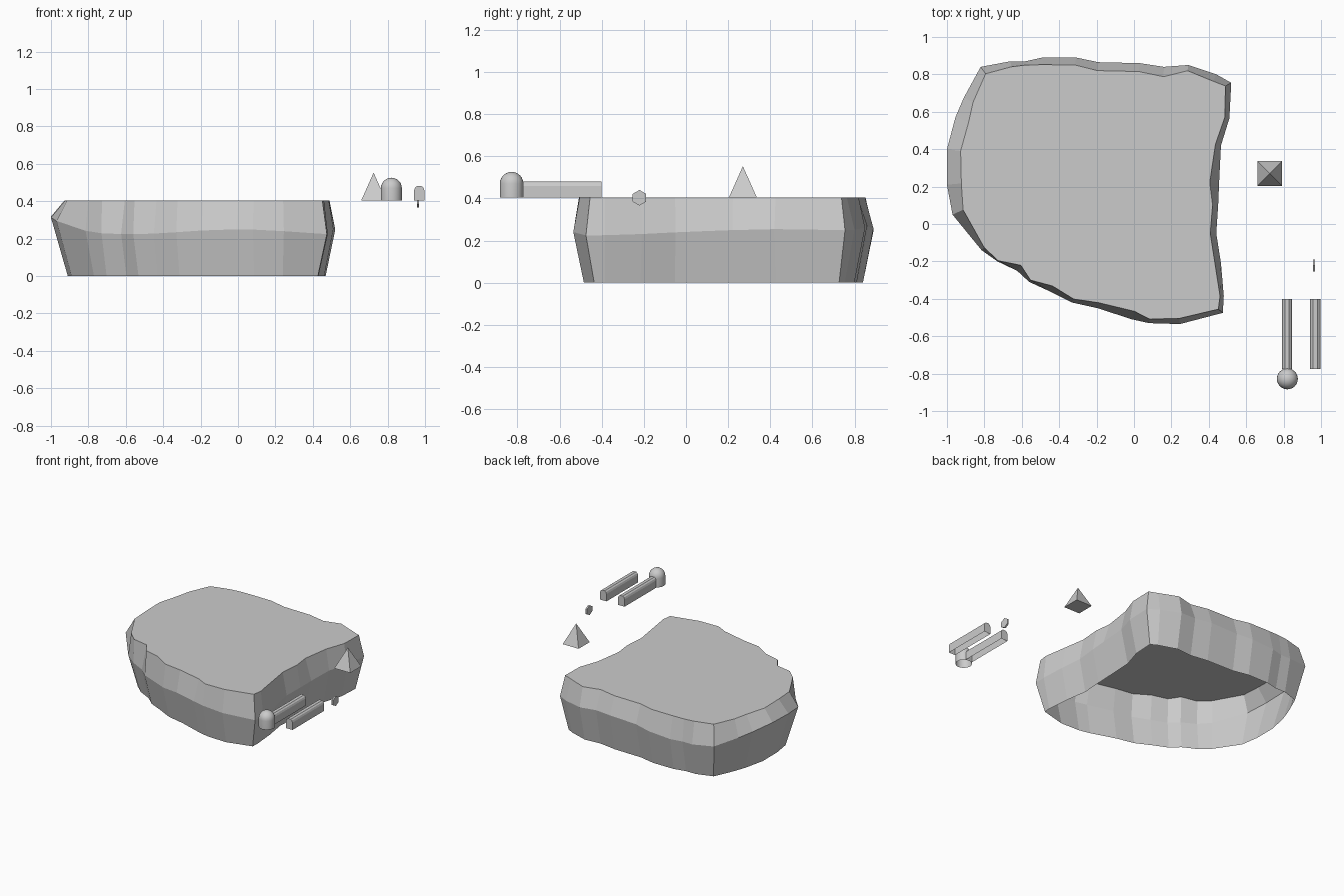
import bpy, bmesh
from math import sin, cos, pi
from mathutils import Vector

if "Cube" in bpy.data.objects:
    bpy.data.objects.remove(bpy.data.objects["Cube"])

GROUND = 0.405


def make_object(name, bm):
    bmesh.ops.recalc_face_normals(bm, faces=bm.faces)
    mesh = bpy.data.meshes.new(name)
    bm.to_mesh(mesh)
    bm.free()
    ob = bpy.data.objects.new(name, mesh)
    bpy.context.collection.objects.link(ob)
    return ob


def bridge(bm, a, b):
    n = len(a)
    for i in range(n):
        j = (i + 1) % n
        bm.faces.new((a[i], a[j], b[j], b[i]))


# Rock: widest outline, clockwise from the back left corner: x, y, inset of the top edge
outline = [
    (-.82, .84, .041), (-.66, .87, .03), (-.58, .87, .02), (-.49, .89, .038),
    (-.31, .89, .04), (-.19, .865, .045), (.03, .86, .045), (.16, .84, .052),
    (.29, .85, .03), (.44, .80, .04), (.52, .755, .03), (.51, .565, .025),
    (.465, .42, .03), (.455, .22, .05), (.45, .10, .03), (.44, -.05, .032),
    (.465, -.21, .032), (.48, -.385, .02), (.475, -.475, .025), (.245, -.535, .03),
    (.08, -.53, .022), (-.01, -.51, .045), (-.195, -.45, .03), (-.33, -.42, .02),
    (-.45, -.36, .032), (-.56, -.31, .012), (-.625, -.25, .035), (-.73, -.20, .005),
    (-.815, -.14, .02), (-.97, .05, .06), (-1, .21, .077), (-1, .40, .073),
    (-.955, .57, .075), (-.91, .675, .055),
]


def inset(i, d):
    p, q, r = (Vector(outline[k % len(outline)][:2]) for k in (i - 1, i, i + 1))
    n1, n2 = (Vector((e.y, -e.x)).normalized() for e in (q - p, r - q))
    return q + (n1 + n2) * d / max(1 + n1.dot(n2), 0.5)


bm = bmesh.new()
bottom, middle, top = [], [], []
for i, (x, y, d) in enumerate(outline):
    left = max(0, -x - 0.7) / 0.3
    b = inset(i, 0.05 + 0.04 * left)
    t = inset(i, d)
    zm = 0.25 + 0.015 * cos(5 * x) + 0.015 * sin(3 * y) + 0.05 * left ** 2
    bottom.append(bm.verts.new((b.x, b.y, 0)))
    middle.append(bm.verts.new((x, y, zm)))
    top.append(bm.verts.new((t.x, t.y, GROUND)))
bridge(bm, bottom, middle)
bridge(bm, middle, top)
bm.faces.new(top)
rock = make_object("rock_island", bm)
# the open shell must face outwards
if rock.data.polygons[len(rock.data.polygons) - 1].normal.z < 0:
    rock.data.flip_normals()

# Pyramid with a square base
bm = bmesh.new()
base = [bm.verts.new((.725 + sx * .066, .27 + sy * .066, GROUND))
        for sx, sy in ((-1, -1), (1, -1), (1, 1), (-1, 1))]
apex = bm.verts.new((.725, .27, .553))
bm.faces.new(base)
for i in range(4):
    bm.faces.new((base[i], base[(i + 1) % 4], apex))
make_object("pyramid", bm)

# Domed hut: open cylinder wall with hemisphere roof
bm = bmesh.new()
N, R, WALL = 24, .056, .065
levels = [(R, 0)] + [(R * cos(k * pi / 12), WALL + R * sin(k * pi / 12)) for k in range(6)]
rings = [[bm.verts.new((.82 + r * cos(2 * pi * i / N), -.828 + r * sin(2 * pi * i / N), GROUND + z))
          for i in range(N)] for r, z in levels]
for a, b in zip(rings, rings[1:]):
    bridge(bm, a, b)
tip = bm.verts.new((.82, -.828, GROUND + WALL + R))
for i in range(N):
    bm.faces.new((rings[-1][i], rings[-1][(i + 1) % N], tip))
dome = make_object("domed_hut", bm)
bpy.context.view_layer.objects.active = dome
dome.select_set(True)
bpy.ops.object.shade_smooth_by_angle()
dome.select_set(False)

# Long halls: arched profile, open underneath
half = [(.027, 0), (.027, .055), (.022, .068), (.012, .076)]
profile = half + [(-x, z) for x, z in reversed(half)]
for name, cx in (("hall_with_dome", .818), ("plain_hall", .969)):
    bm = bmesh.new()
    ends = [[bm.verts.new((cx + x, y, GROUND + z)) for x, z in profile]
            for y in (-.775, -.40)]
    for i in range(len(profile) - 1):
        bm.faces.new((ends[0][i], ends[0][i + 1], ends[1][i + 1], ends[1][i]))
    for e in ends:
        bm.faces.new(e)
    make_object(name, bm)

# Thin upright hexagon plate
bm = bmesh.new()
sides = [[bm.verts.new((x, -.221 + .037 * sin(k * pi / 3), .403 + .037 * cos(k * pi / 3)))
          for k in range(6)] for x in (.957, .969)]
bridge(bm, *sides)
for s in sides:
    bm.faces.new(s)
make_object("hexagon_gate", bm)
